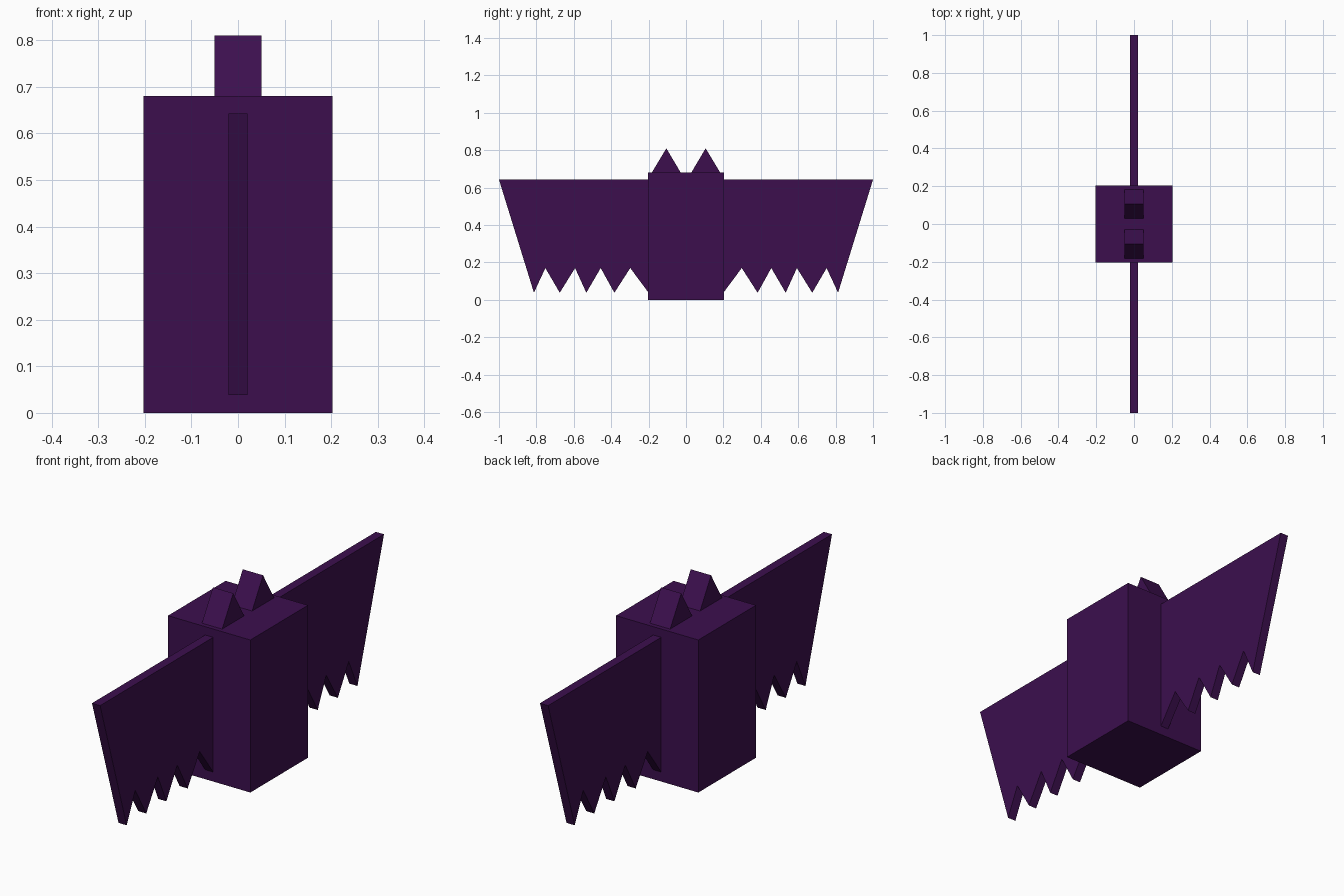
import bpy
import bmesh

cube = bpy.data.objects.get("Cube")
if cube:
    bpy.data.objects.remove(cube, do_unlink=True)

# Single dark purple material
purple = bpy.data.materials.new("dark_purple")
purple.use_nodes = True
color = (0.045, 0.0048, 0.076, 1.0)
purple.diffuse_color = color
bsdf = next(n for n in purple.node_tree.nodes if n.type == 'BSDF_PRINCIPLED')
bsdf.inputs["Base Color"].default_value = color


def slab(name, profile, half_x):
    """Extrude a (y, z) outline along x, centred on x = 0."""
    bm = bmesh.new()
    face = bm.faces.new([bm.verts.new((-half_x, y, z)) for y, z in profile])
    extruded = bmesh.ops.extrude_face_region(bm, geom=[face])["geom"]
    moved = [v for v in extruded if isinstance(v, bmesh.types.BMVert)]
    bmesh.ops.translate(bm, verts=moved, vec=(2 * half_x, 0, 0))
    bmesh.ops.recalc_face_normals(bm, faces=bm.faces)
    mesh = bpy.data.meshes.new(name)
    bm.to_mesh(mesh)
    bm.free()
    mesh.materials.append(purple)
    obj = bpy.data.objects.new(name, mesh)
    bpy.context.collection.objects.link(obj)
    return obj


# Box body
BODY, TOP = 0.203, 0.68
slab("body", [(-BODY, 0), (BODY, 0), (BODY, TOP), (-BODY, TOP)], BODY)

# Scalloped lower edge: alternating notches and tips, from body outwards
LOW, NOTCH = 0.038, 0.17
edge = [0.2, 0.298, 0.383, 0.456, 0.533, 0.593, 0.675, 0.752, 0.813]
wing = [(y, NOTCH if i % 2 else LOW) for i, y in enumerate(edge)]
wing += [(1.0, 0.643), (0.2, 0.643)]

# Triangular ears
ear = [(0.028, TOP), (0.183, TOP), (0.105, 0.81)]

# Mirrored pairs along y
for side, sign in (("front", -1), ("back", 1)):
    slab(side + "_wing", [(sign * y, z) for y, z in wing], 0.02)
    slab(side + "_ear", [(sign * y, z) for y, z in ear], 0.05)
